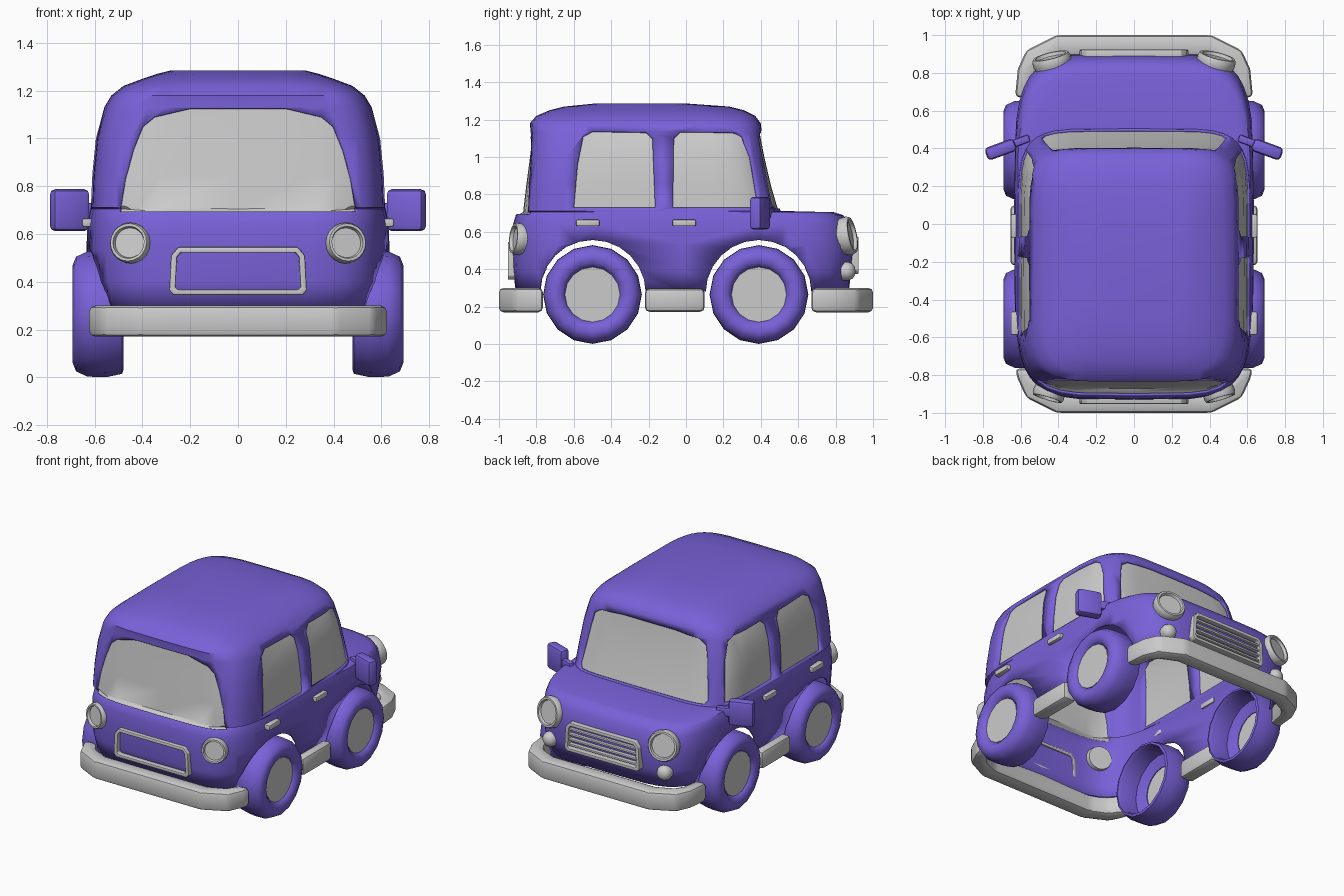
import bpy, bmesh
from math import sin, cos, pi, radians
from mathutils import Vector, Matrix

if "Cube" in bpy.data.objects:
    bpy.data.objects.remove(bpy.data.objects["Cube"])

purple = bpy.data.materials.new("purple_paint")
purple.diffuse_color = (0.19, 0.12, 0.69, 1)
purple.use_nodes = True
purple.node_tree.nodes["Principled BSDF"].inputs["Base Color"].default_value = purple.diffuse_color
cut_mat = bpy.data.materials.new("cut")


def finish(bm, name, mat=None, bevel=0, mirror=False, angle=35):
    bmesh.ops.recalc_face_normals(bm, faces=bm.faces)
    if bevel:
        edges = [e for e in bm.edges if len(e.link_faces) == 2 and e.calc_face_angle() > 0.4]
        bmesh.ops.bevel(bm, geom=edges, offset=bevel, segments=2, profile=0.5, affect='EDGES')
    me = bpy.data.meshes.new(name)
    bm.to_mesh(me)
    bm.free()
    ob = bpy.data.objects.new(name, me)
    bpy.context.collection.objects.link(ob)
    if mat:
        me.materials.append(mat)
    me.shade_smooth()
    me.set_sharp_from_angle(angle=radians(angle))
    if mirror:
        ob.modifiers.new("mirror", 'MIRROR')
    return ob


def loft(name, rings, cyclic=False, caps=True, **kw):
    """Skin a list of equal-length closed rings."""
    bm = bmesh.new()
    vr = [[bm.verts.new(p) for p in r] for r in rings]
    pairs = list(zip(vr, vr[1:])) + ([(vr[-1], vr[0])] if cyclic else [])
    for a, b in pairs:
        for i in range(len(a)):
            j = (i + 1) % len(a)
            bm.faces.new((a[i], a[j], b[j], b[i]))
    if caps and not cyclic:
        bm.faces.new(vr[0])
        bm.faces.new(vr[-1])
    return finish(bm, name, **kw)


def prism(name, pts, axis, a, b, **kw):
    """Extrude a 2D outline along an axis from a to b."""
    def place(p, d):
        return {'x': (d, p[0], p[1]), 'y': (p[0], d, p[1]), 'z': (p[0], p[1], d)}[axis]
    return loft(name, [[place(p, d) for p in pts] for d in (a, b)], **kw)


def box(name, centre, size, rot=0, **kw):
    bm = bmesh.new()
    bmesh.ops.create_cube(bm, size=1, matrix=Matrix.Translation(centre)
                          @ Matrix.Rotation(rot, 4, 'Z') @ Matrix.Diagonal((*size, 1)))
    return finish(bm, name, **kw)


def lathe(name, profile, centre, direction, n=20, **kw):
    """Revolve (radius, distance) points around a direction."""
    q = Vector(direction).to_track_quat('Z', 'Y')
    c = Vector(centre)
    rings = [[c + q @ Vector((r * cos(2 * pi * i / n), r * sin(2 * pi * i / n), d))
              for i in range(n)] for r, d in profile]
    return loft(name, rings, **kw)


def boolean(ob, cutter, op):
    m = ob.modifiers.new("bool", 'BOOLEAN')
    m.operation, m.object, m.solver = op, cutter, 'EXACT'
    dg = bpy.context.evaluated_depsgraph_get()
    me = bpy.data.meshes.new_from_object(ob.evaluated_get(dg))
    ob.modifiers.clear()
    ob.data = me


def open_shell(ob, push=0):
    """Drop cut faces and the floor, optionally sink the surface inward."""
    bm = bmesh.new()
    bm.from_mesh(ob.data)
    bad = [f for f in bm.faces if f.material_index == 1 or all(v.co.z < 0.281 for v in f.verts)]
    bmesh.ops.delete(bm, geom=bad, context='FACES')
    bm.normal_update()
    moves = [(v, v.normal.copy()) for v in bm.verts]
    for v, n in moves:
        v.co -= n * push
    bm.to_mesh(ob.data)
    bm.free()
    ob.data.shade_smooth()
    ob.data.set_sharp_from_angle(angle=radians(40))


def mirrored(half):
    return half + [(-x, z) for x, z in reversed(half)]


# Body solid: superellipse sections (z, half width, rear y, front y, exponent)
sections = [(.28, .60, -.91, .87, 5), (.40, .625, -.925, .885, 5), (.53, .635, -.93, .90, 5),
            (.64, .63, -.925, .875, 5), (.69, .622, -.91, .84, 5), (.705, .618, -.895, .79, 5),
            (.712, .616, -.88, .505, 6), (.85, .61, -.865, .465, 6), (1.0, .595, -.845, .43, 6),
            (1.13, .56, -.83, .405, 6), (1.18, .53, -.835, .40, 5.5), (1.22, .48, -.80, .37, 5),
            (1.25, .40, -.73, .31, 4.5), (1.27, .34, -.65, .23, 4), (1.285, .28, -.50, .02, 4)]


def section(z, w, y0, y1, n, count=40):
    def se(t):
        return (1 if t > 0 else -1) * abs(t) ** (2 / n)
    return [(w * se(cos(2 * pi * i / count)),
             (y0 + y1) / 2 + (y1 - y0) / 2 * se(sin(2 * pi * i / count)), z) for i in range(count)]


body = loft("body", [section(*s) for s in sections], mat=purple)
body.data.materials.append(cut_mat)
solid = body.data.copy()

# Window outlines, cut from the body and kept as sunken glass
rear = mirrored([(.495, .695), (.475, .83), (.44, .95), (.40, 1.05), (.35, 1.09), (.2, 1.125)])
screen = mirrored([(.47, .725), (.49, .75), (.45, 1.0), (.43, 1.09), (.38, 1.125), (.2, 1.14)])
front_side = [(-.07, .73), (.39, .73), (.345, 1.0), (.30, 1.11), (.25, 1.135), (-.03, 1.137), (-.065, 1.10)]
rear_side = [(-.60, .73), (-.165, .73), (-.18, 1.10), (-.215, 1.135), (-.5, 1.14), (-.55, 1.11), (-.58, .96)]
for name, pts, axis, a, b in (("rear_window", rear, 'y', -1.2, -.6), ("windscreen", screen, 'y', .2, .9),
                              ("front_side_windows", front_side, 'x', -1, 1),
                              ("rear_side_windows", rear_side, 'x', -1, 1)):
    cutter = prism("cutter", pts, axis, a, b, mat=purple)
    cutter.data.materials.append(cut_mat)
    for f in cutter.data.polygons:
        f.material_index = 1
    glass = bpy.data.objects.new(name, solid.copy())
    bpy.context.collection.objects.link(glass)
    boolean(glass, cutter, 'INTERSECT')
    open_shell(glass, 0.011)
    glass.data.materials.clear()
    boolean(body, cutter, 'DIFFERENCE')
    bpy.data.objects.remove(cutter)

# Wheel arches
for y in (-.5, .39):
    cutter = lathe("cutter", [(.285, -1), (.285, 1)], (0, y, .272), (1, 0, 0), n=24, mat=purple)
    cutter.data.materials.append(cut_mat)
    for f in cutter.data.polygons:
        f.material_index = 1
    boolean(body, cutter, 'DIFFERENCE')
    bpy.data.objects.remove(cutter)
open_shell(body)
body.data.materials.pop(index=1)
shell = body.modifiers.new("thickness", 'SOLIDIFY')
shell.thickness, shell.offset = 0.014, -1

# Wheels: hollow-backed tyres with grey hubs
tyre = [(.145, .66), (.17, .685), (.205, .692), (.24, .678), (.262, .63), (.264, .55), (.25, .485),
        (.235, .48), (.225, .50), (.222, .62), (.145, .645)]
for name, y in (("rear", -.5), ("front", .39)):
    lathe(name + "_tyres", tyre, (0, y, .265), (1, 0, 0), n=16, cyclic=True, mat=purple, mirror=True, angle=45)
    lathe(name + "_hubs", [(.147, .65), (.147, .667)], (0, y, .265), (1, 0, 0), n=16, mirror=True)

# Bumpers and sills
for name, s, end in (("front_bumper", 1, .67), ("rear_bumper", -1, .765)):
    half = [(.63, end), (.615, .82), (.57, .92), (.41, 1.0)]
    inner = [(.39, .89), (.50, .84), (.53, .79), (.555, end)]
    outline = half + [(-x, y) for x, y in half[::-1]] + [(-x, y) for x, y in inner[::-1]] + inner
    prism(name, [(x, s * y) for x, y in outline], 'z', .17, .30, bevel=.025)
box("sills", (.605, -.06, .235), (.10, .32, .125), bevel=.025, mirror=True)

# Lamps with raised rims
def lamps(name, r, centre, direction):
    lathe(name, [(r * .9, -.05), (r, -.01), (r, .015), (r * .93, .03), (r * .8, .03), (r * .74, .012)],
          centre, direction, mirror=True)


lamps("tail_lamps", .085, (.45, -.895, .562), (.3, -1, .12))
lamps("head_lamps", .103, (.435, .862, .578), (.25, 1, .2))
lathe("fog_lamps", [(.05, -.03), (.05, 0), (.042, .02), (.025, .033), (.008, .037)],
      (.44, .868, .39), (.2, 1, 0), n=14, mirror=True, angle=60)


# Grille and plate frames
def frame(name, y, d, z):
    outer = [(.27, -.10), (.288, -.08), (.28, .065), (.25, .10)]
    inner = [(.25, -.078), (.262, -.068), (.255, .06), (.24, .077)]
    loops = [(outer, -.03), (outer, .018), (inner, .018), (inner, -.03)]
    loft(name, [[(x, y + d * t, z + h) for x, h in mirrored(o)] for o, t in loops],
         cyclic=True, bevel=.005)


frame("rear_plate_frame", -.935, -1, .445)
frame("grille_frame", .905, 1, .475)
for i in range(4):
    box("grille_slat", (0, .90, .419 + i * .036), (.52, .03, .014), bevel=.003)

# Door handles
for y in (-.525, -.01):
    box("door_handle", (.63, y, .648), (.045, .125, .036), bevel=.008, mirror=True)

# Door mirrors with their stalks
box("mirror_housings", (.705, .395, .70), (.165, .07, .175), rot=radians(-20), mat=purple, bevel=.022, mirror=True)
box("mirror_stalks", (.61, .435, .70), (.12, .04, .06), rot=radians(-20), mat=purple, bevel=.01, mirror=True)
